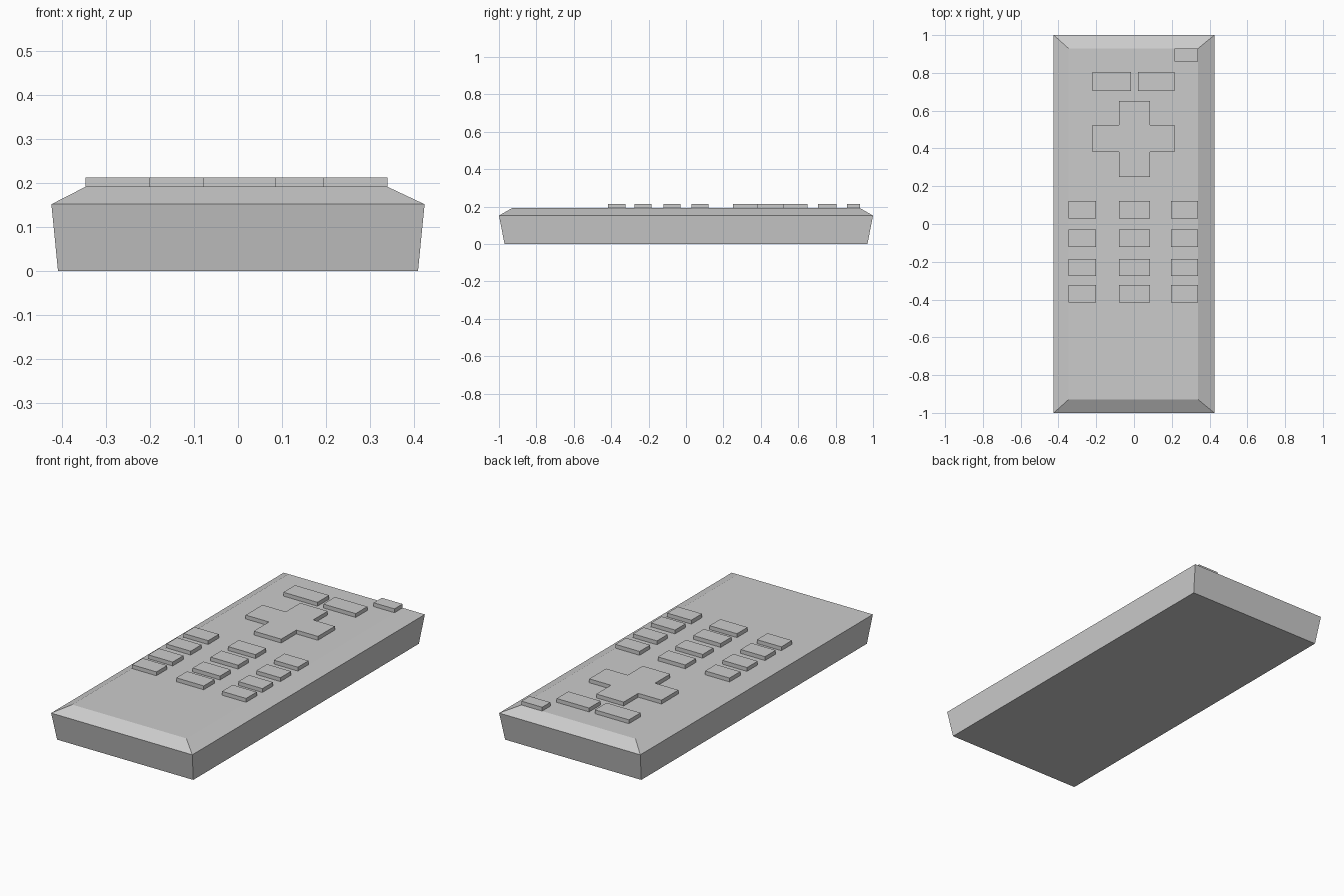
import bpy, bmesh

if "Cube" in bpy.data.objects:
    bpy.data.objects.remove(bpy.data.objects["Cube"])


def loft(name, rings):
    """Closed solid through stacked rings of (outline, z)."""
    bm = bmesh.new()
    loops = [[bm.verts.new((x, y, z)) for x, y in pts] for pts, z in rings]
    n = len(loops[0])
    for a, b in zip(loops, loops[1:]):
        for i in range(n):
            j = (i + 1) % n
            bm.faces.new((a[i], a[j], b[j], b[i]))
    bm.faces.new(loops[0][::-1])
    bm.faces.new(loops[-1])
    bmesh.ops.recalc_face_normals(bm, faces=bm.faces)
    me = bpy.data.meshes.new(name)
    bm.to_mesh(me)
    bm.free()
    ob = bpy.data.objects.new(name, me)
    bpy.context.collection.objects.link(ob)
    return ob


def rect(x0, x1, y0, y1):
    return [(x0, y0), (x1, y0), (x1, y1), (x0, y1)]


TOP, BUTTON_TOP = 0.192, 0.213


def button(name, outline):
    return loft(name, [(outline, TOP - 0.005), (outline, BUTTON_TOP)])


# Tapered case with chamfered upper rim
loft("case", [
    (rect(-0.41, 0.41, -0.97, 0.97), 0),
    (rect(-0.425, 0.425, -1, 1), 0.152),
    (rect(-0.347, 0.34, -0.93, 0.93), TOP),
])

# Power button and the pair of wide buttons
button("power_button", rect(0.215, 0.34, 0.86, 0.93))
button("wide_button_left", rect(-0.22, -0.015, 0.705, 0.805))
button("wide_button_right", rect(0.02, 0.215, 0.705, 0.805))

# Cross-shaped direction pad
xa, xb, xc, xd = -0.22, -0.08, 0.085, 0.215
ya, yb, yc, yd = 0.25, 0.38, 0.525, 0.65
button("direction_pad", [
    (xb, ya), (xc, ya), (xc, yb), (xd, yb), (xd, yc), (xc, yc),
    (xc, yd), (xb, yd), (xb, yc), (xa, yc), (xa, yb), (xb, yb),
])

# Keypad, four rows of three
columns = [(-0.347, -0.2), (-0.08, 0.085), (0.195, 0.34)]
rows = [0.075, -0.075, -0.23, -0.37]
for r, y in enumerate(rows):
    for c, (x0, x1) in enumerate(columns):
        button(f"key_{r + 1}_{c + 1}", rect(x0, x1, y - 0.046, y + 0.046))
